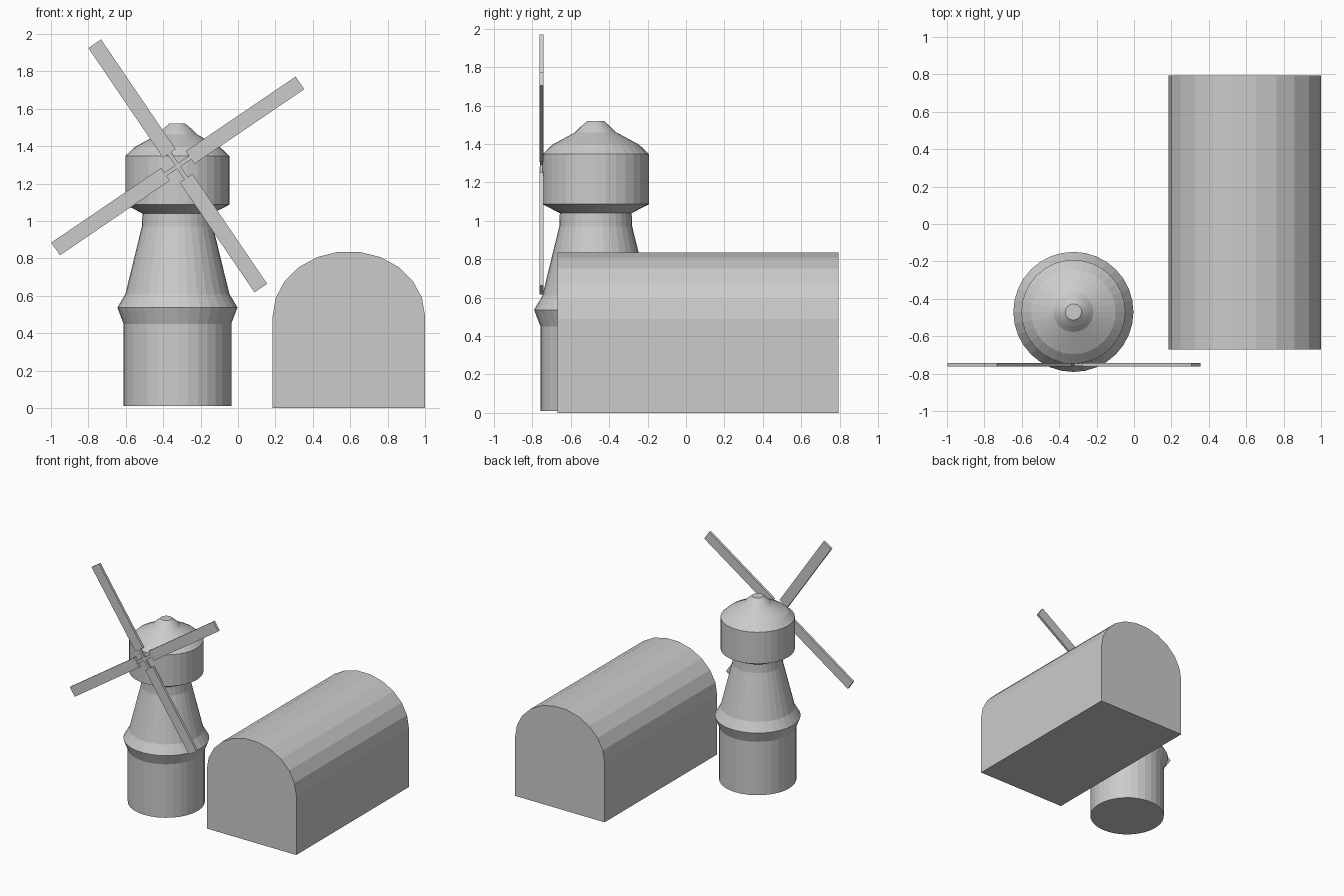
import bpy, bmesh
from math import sin, cos, pi, radians
from mathutils import Matrix, Vector

if "Cube" in bpy.data.objects:
    bpy.data.objects.remove(bpy.data.objects["Cube"])


def make_object(name, bm):
    bmesh.ops.recalc_face_normals(bm, faces=bm.faces)
    mesh = bpy.data.meshes.new(name)
    bm.to_mesh(mesh)
    bm.free()
    obj = bpy.data.objects.new(name, mesh)
    bpy.context.collection.objects.link(obj)
    return obj


def lathe(name, profile, center, sides=32):
    """Closed turned solid from (radius, height) pairs."""
    bm = bmesh.new()
    rings = [[bm.verts.new((center[0] + r * cos(2 * pi * i / sides),
                            center[1] + r * sin(2 * pi * i / sides), z))
              for i in range(sides)] for r, z in profile]
    for a, b in zip(rings, rings[1:]):
        for i in range(sides):
            j = (i + 1) % sides
            bm.faces.new((a[i], a[j], b[j], b[i]))
    bm.faces.new(rings[0])
    bm.faces.new(rings[-1])
    return make_object(name, bm)


def sail_bar(name, inner, outer, width, depth, angle):
    """Flat bar running outward from the sail hub at the given angle."""
    bm = bmesh.new()
    bmesh.ops.create_cube(bm, size=1)
    place = (Matrix.Translation(HUB) @ Matrix.Rotation(-angle, 4, 'Y')
             @ Matrix.Translation(((inner + outer) / 2, 0, 0))
             @ Matrix.Diagonal((outer - inner, depth, width, 1)))
    bm.transform(place)
    return make_object(name, bm)


CENTER = (-0.324, -0.47)
HUB = Vector((-0.322, -0.753, 1.294))

# Tower body with its flared gallery, narrow neck, drum and cap
lathe("mill_tower", [
    (0.288, 0.01), (0.288, 0.45), (0.321, 0.537), (0.278, 0.61),
    (0.19, 0.97), (0.187, 1.04), (0.278, 1.087), (0.278, 1.347),
    (0.226, 1.396), (0.107, 1.461), (0.078, 1.49), (0.043, 1.52)], CENTER)

# Four sails on thin spars
for k in range(4):
    angle = radians(34.2 + 90 * k)
    sail_bar(f"sail_{k + 1}", 0.08, 0.79, 0.082, 0.02, angle)
    sail_bar(f"sail_spar_{k + 1}", 0.0, 0.12, 0.022, 0.012, angle)

# Barn with an arched roof, extruded along its length
bm = bmesh.new()
SEG = 11
section = [(0.185, 0.0)]
section += [(0.5925 - 0.4075 * cos(pi * i / SEG), 0.49 + 0.348 * sin(pi * i / SEG))
            for i in range(SEG + 1)]
section += [(1.0, 0.0)]
face = bm.faces.new([bm.verts.new((x, -0.67, z)) for x, z in section])
ext = bmesh.ops.extrude_face_region(bm, geom=[face], use_keep_orig=True)
bmesh.ops.translate(bm, vec=(0, 1.465, 0),
                    verts=[g for g in ext["geom"] if isinstance(g, bmesh.types.BMVert)])
make_object("barn", bm)
